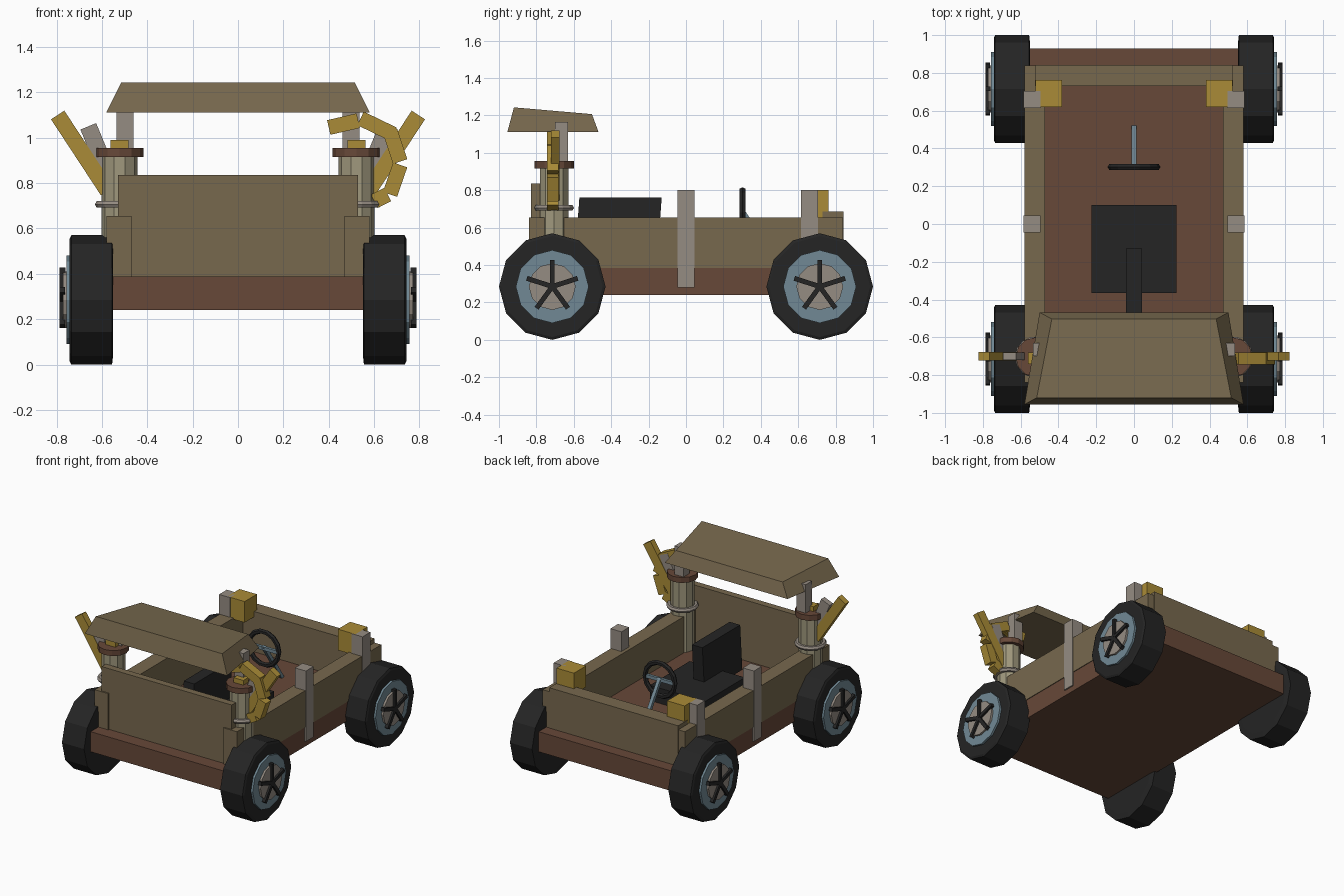
import bpy, math
from mathutils import Vector, Matrix

if "Cube" in bpy.data.objects:
    bpy.data.objects.remove(bpy.data.objects["Cube"])


def mat(name, rgb):
    m = bpy.data.materials.new(name)
    m.diffuse_color = (*rgb, 1)
    m.use_nodes = True
    m.node_tree.nodes["Principled BSDF"].inputs["Base Color"].default_value = m.diffuse_color
    return m


OLIVE = mat("olive", (0.185, 0.140, 0.076))
BROWN = mat("brown", (0.135, 0.065, 0.040))
GREY = mat("warm grey", (0.300, 0.262, 0.225))
YELLOW = mat("mustard", (0.400, 0.260, 0.038))
BLACK = mat("rubber black", (0.018, 0.018, 0.018))
BLUE = mat("steel blue", (0.165, 0.250, 0.300))
CREAM = mat("khaki", (0.350, 0.315, 0.205))


def mesh(name, verts, faces, m):
    me = bpy.data.meshes.new(name)
    me.from_pydata(verts, [], faces)
    me.materials.append(m)
    o = bpy.data.objects.new(name, me)
    bpy.context.collection.objects.link(o)
    return o


HEX_FACES = [(0, 3, 2, 1), (4, 5, 6, 7), (0, 1, 5, 4),
             (1, 2, 6, 5), (2, 3, 7, 6), (3, 0, 4, 7)]


def box(name, x, y, z, m):
    """Box from (min, max) ranges."""
    v = [(a, b, c) for c in z for a, b in
         ((x[0], y[0]), (x[1], y[0]), (x[1], y[1]), (x[0], y[1]))]
    return mesh(name, v, HEX_FACES, m)


def mirrored_box(name, x, y, z, m):
    box(name + "_right", x, y, z, m)
    box(name + "_left", (-x[1], -x[0]), y, z, m)


def bar(name, a, b, width, depth, m):
    """Box running from a to b; width lies across the run, depth along its other side."""
    a, b = Vector(a), Vector(b)
    d = (b - a).normalized()
    side = Vector((0, 1, 0)) if abs(d.y) < 0.1 else Vector((1, 0, 0))
    up = side.cross(d).normalized()
    v = [p + side * s * depth / 2 + up * t * width / 2 for p in (a, b)
         for s, t in ((-1, -1), (1, -1), (1, 1), (-1, 1))]
    return mesh(name, v, HEX_FACES, m)


def lathe(name, profile, n, m, matrix):
    """Closed solid turned about local z from (radius, height) points."""
    v, f = [], []
    for r, h in profile:
        v += [(r * math.cos(2 * math.pi * i / n), r * math.sin(2 * math.pi * i / n), h)
              for i in range(n)]
    for k in range(len(profile) - 1):
        f += [(k * n + i, k * n + (i + 1) % n, (k + 1) * n + (i + 1) % n, (k + 1) * n + i)
              for i in range(n)]
    f += [tuple(range(n))[::-1], tuple(range(len(v) - n, len(v)))]
    o = mesh(name, v, f, m)
    o.matrix_world = matrix
    return o


def torus(name, loc, rot, major, minor, n, k, m):
    bpy.ops.mesh.primitive_torus_add(location=loc, rotation=rot, major_radius=major,
                                     minor_radius=minor, major_segments=n, minor_segments=k)
    o = bpy.context.object
    o.name = name
    o.data.materials.append(m)
    return o


# Chassis and body walls
box("chassis", (-0.575, 0.575), (-0.93, 0.93), (0.24, 0.388), BROWN)
mirrored_box("side_wall", (0.47, 0.58), (-0.84, 0.84), (0.385, 0.655), OLIVE)
box("front_panel", (-0.53, 0.53), (-0.83, -0.78), (0.385, 0.835), OLIVE)
box("back_wall", (-0.525, 0.525), (0.73, 0.842), (0.385, 0.685), OLIVE)

# Posts and lamp blocks on the side walls
mirrored_box("middle_post", (0.495, 0.585), (-0.045, 0.045), (0.28, 0.80), GREY)
mirrored_box("rear_post", (0.495, 0.585), (0.615, 0.705), (0.28, 0.80), GREY)
mirrored_box("rear_lamp", (0.38, 0.522), (0.62, 0.762), (0.645, 0.80), YELLOW)

# Wheels
for sx, side in ((1, "right"), (-1, "left")):
    for y, end in ((-0.715, "front"), (0.715, "rear")):
        tag = f"_{end}_{side}"
        place = Matrix.Translation((0, y, 0.285)) @ Matrix.Rotation(sx * math.pi / 2, 4, 'Y')
        lathe("tire" + tag, [(0.24, 0.55), (0.285, 0.555), (0.285, 0.735), (0.27, 0.742)],
              12, BLACK, place)
        lathe("rim" + tag, [(0.195, 0.73), (0.195, 0.757)], 12, BLUE, place)
        lathe("hub" + tag, [(0.125, 0.75), (0.125, 0.772)], 12, GREY, place)
        for i in range(5):
            a = math.radians(90 + 72 * i)
            bar(f"spoke_{i}" + tag, (sx * 0.774, y, 0.285),
                (sx * 0.774, y + 0.143 * math.cos(a), 0.285 + 0.143 * math.sin(a)),
                0.026, 0.024, BLACK)

# Front towers with collar, ring, roof post and raised arm
for sx, side in ((1, "right"), (-1, "left")):
    tag = "_" + side
    cx, cy = sx * 0.522, -0.705
    at = Matrix.Translation((cx, cy, 0))
    lathe("tower" + tag, [(0.08, 0.39), (0.08, 0.925)], 10, CREAM, at)
    lathe("tower_collar" + tag, [(0.105, 0.915), (0.105, 0.955)], 12, BROWN, at)
    torus("tower_ring" + tag, (cx, cy, 0.706), (0, 0, 0), 0.092, 0.017, 14, 6, GREY)
    box("tower_cap" + tag, (cx - 0.04, cx + 0.04), (-0.74, -0.68), (0.95, 0.99), YELLOW)
    px = sx * 0.498
    box("roof_post" + tag, (px - 0.037, px + 0.037), (-0.70, -0.63), (0.94, 1.165), GREY)
    bar("arm" + tag, (sx * 0.795, -0.70, 1.10), (sx * 0.575, -0.70, 0.765), 0.07, 0.045, YELLOW)
    bar("arm_brace" + tag, (sx * 0.66, -0.70, 1.05), (sx * 0.565, -0.70, 0.82), 0.075, 0.04, GREY)

# Curled chain of links on the right tower
links = [(0.40, 1.045, 0.53, 1.075), (0.54, 1.085, 0.685, 1.015), (0.67, 1.03, 0.715, 0.895),
         (0.715, 0.88, 0.67, 0.75), (0.66, 0.75, 0.60, 0.72)]
for i, (x0, z0, x1, z1) in enumerate(links):
    bar(f"curl_link_{i}", (x0, -0.712, z0), (x1, -0.712, z1), 0.066, 0.062, YELLOW)

# Tapered roof
mesh("roof", [(-0.58, -0.955, 1.112), (0.58, -0.955, 1.112), (0.50, -0.468, 1.112),
              (-0.50, -0.468, 1.112), (-0.515, -0.92, 1.243), (0.515, -0.92, 1.243),
              (0.435, -0.503, 1.207), (-0.435, -0.503, 1.207)], HEX_FACES, OLIVE)

# Seat
box("seat_cushion", (-0.225, 0.225), (-0.365, 0.10), (0.385, 0.50), BLACK)
bar("seat_back", (0, -0.375, 0.42), (0, -0.35, 0.76), 0.085, 0.44, BLACK)
bar("seat_back_pad", (0, -0.322, 0.53), (0, -0.302, 0.73), 0.03, 0.33, OLIVE)

# Steering wheel and column
torus("steering_wheel", (0, 0.302, 0.68), (math.pi / 2, 0, 0), 0.122, 0.018, 14, 6, BLACK)
bar("steering_column", (0, 0.30, 0.69), (0, 0.51, 0.385), 0.025, 0.025, BLUE)
bar("steering_crossbar", (-0.115, 0.302, 0.68), (0.115, 0.302, 0.68), 0.025, 0.02, BLUE)
